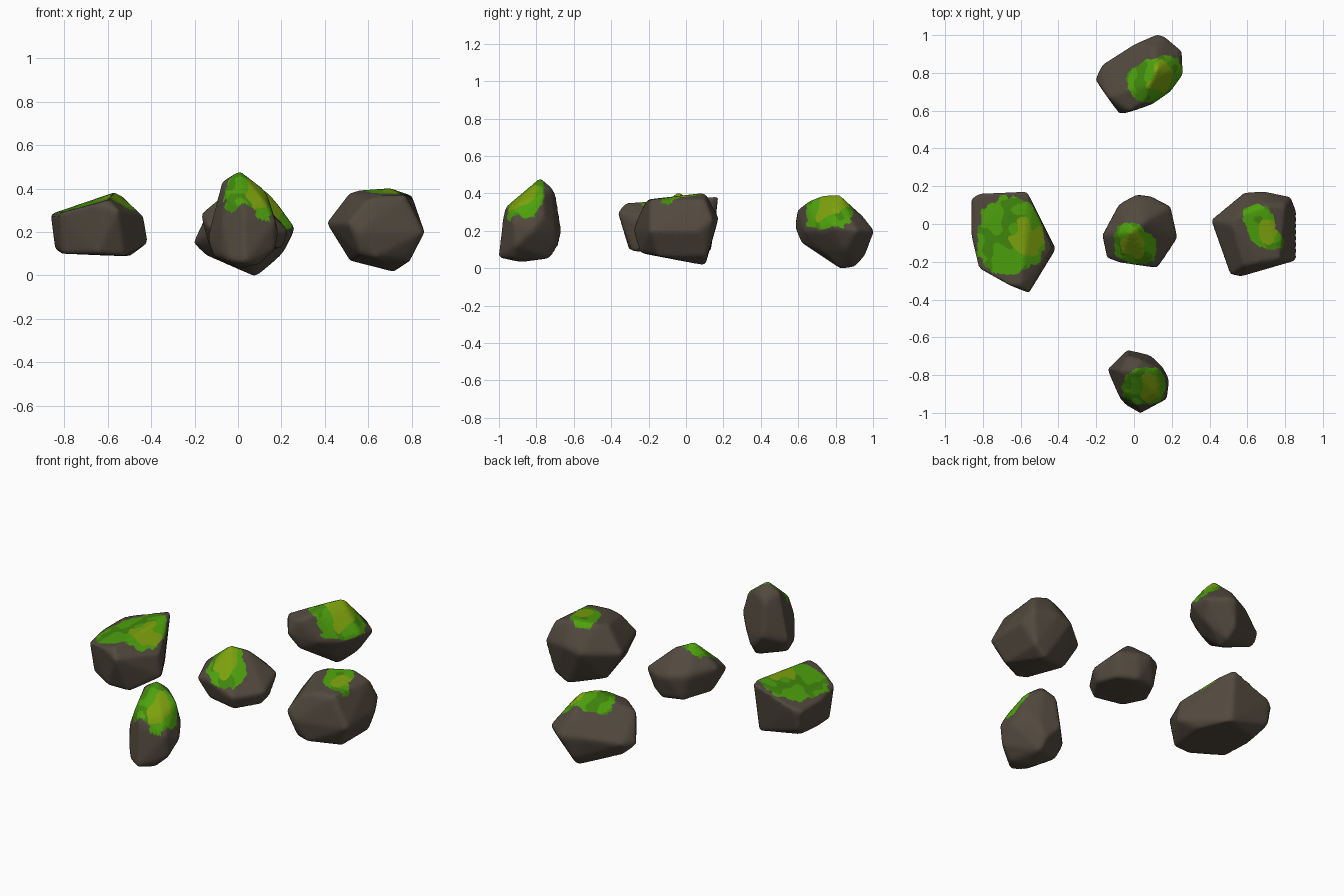
import bpy, bmesh, math
from mathutils import Vector, noise


def material(name, rgb):
    m = bpy.data.materials.new(name)
    m.diffuse_color = (*rgb, 1)
    return m


MATS = [material("brown stone", (0.085, 0.067, 0.049)),
        material("deep moss", (0.052, 0.240, 0.004)),
        material("bright moss", (0.075, 0.355, 0.004)),
        material("olive moss", (0.205, 0.355, 0.004))]


def refine(bm, length, near=None):
    """Split long edges until the mesh is even (optionally only near the moss)."""
    for _ in range(7):
        edges = [e for e in bm.edges if e.calc_length() > length
                 and (near is None or any(near(v.co) for v in e.verts))]
        if not edges:
            break
        bmesh.ops.subdivide_edges(bm, edges=edges, cuts=1)
        bmesh.ops.triangulate(bm, faces=[f for f in bm.faces if len(f.verts) > 3])


def bounds(bm):
    return [(min(v.co[i] for v in bm.verts), max(v.co[i] for v in bm.verts)) for i in range(3)]


def rock(name, points, centre, radii, olive, olive_r):
    """Chipped stone: hull of corner points, worn edges, moss patch on top."""
    bm = bmesh.new()
    for p in points:
        bm.verts.new(p)
    res = bmesh.ops.convex_hull(bm, input=bm.verts[:])
    junk = {g for g in res["geom_interior"] + res["geom_unused"] if isinstance(g, bmesh.types.BMVert)}
    bmesh.ops.delete(bm, geom=list(junk), context='VERTS')
    old = bounds(bm)
    refine(bm, 0.028)
    for _ in range(2):
        bmesh.ops.smooth_vert(bm, verts=bm.verts, factor=0.5,
                              use_axis_x=True, use_axis_y=True, use_axis_z=True)
    new = bounds(bm)
    for v in bm.verts:
        for i in range(3):
            t = (v.co[i] - new[i][0]) / (new[i][1] - new[i][0])
            v.co[i] = old[i][0] + t * (old[i][1] - old[i][0])

    # moss reach: radius given in eight directions round the patch centre
    def depth(co):
        dx, dy = co.x - centre[0], co.y - centre[1]
        a = (math.atan2(dy, dx) / (math.pi / 4)) % 8
        k = int(a) % 8
        r = radii[k] + (radii[(k + 1) % 8] - radii[k]) * (a - int(a))
        return math.hypot(dx, dy) / r + 0.12 * noise.noise(co * 28)

    top = sum(old[2]) / 2
    refine(bm, 0.012, lambda co: co.z > top - 0.03 and depth(co) < 1.2)
    bm.normal_update()
    for f in bm.faces:
        f.smooth = True
        c = f.calc_center_median()
        if f.normal.z > 0.15 and c.z > top - 0.03 and depth(c) < 1:
            d = math.hypot(c.x - olive[0], (c.y - olive[1]) * 0.8) / olive_r
            n = noise.noise(c * 14)
            f.material_index = 3 if d + 0.6 * n < 1 else (2 if n > -0.12 else 1)
    me = bpy.data.meshes.new(name)
    bm.to_mesh(me)
    bm.free()
    for m in MATS:
        me.materials.append(m)
    ob = bpy.data.objects.new(name, me)
    bpy.context.collection.objects.link(ob)


# broad slab-like stone on the left
rock("left_rock", [
    (-.80, .06, .10), (-.58, .13, .09), (-.50, -.05, .09), (-.53, -.28, .09),
    (-.65, -.30, .10), (-.81, -.20, .10), (-.42, -.13, .15), (-.86, .13, .28),
    (-.82, .16, .29), (-.57, .17, .38), (-.44, -.12, .27), (-.56, -.36, .30),
    (-.60, -.32, .345), (-.66, -.32, .325), (-.86, -.06, .28), (-.54, .10, .365),
    (-.82, -.23, .285), (-.84, -.06, .12), (-.84, .13, .16)],
    (-.66, -.06), (.19, .19, .21, .19, .165, .205, .21, .20), (-.555, -.08), .085)

# small stone in the middle
rock("middle_rock", [
    (-.02, -.04, .40), (.05, .01, .375), (-.165, -.06, .28),
    (-.08, .10, .27), (.015, .153, .26), (.09, .143, .25), (.19, .09, .245),
    (.225, -.07, .20), (.12, -.228, .20), (-.07, -.20, .25), (-.14, -.175, .23),
    (.20, -.07, .13), (.11, -.20, .125), (-.06, -.17, .13), (-.13, -.05, .135),
    (-.05, .10, .12), (.07, .12, .11), (.16, .06, .12)],
    (0, -.095), (.12, .08, .10, .12, .10, .12, .115, .14), (0, -.10), .06)

# pointed-bottom stone at the back
rock("back_rock", [
    (-.20, .77, .15), (-.167, .84, .17), (0, .947, .20), (.124, 1, .20),
    (.16, .99, .20), (.25, .915, .20), (.257, .79, .22), (.20, .71, .20),
    (.10, .64, .20), (-.07, .587, .22), (-.135, .677, .29), (-.02, .60, .31),
    (.06, .65, .35), (.08, .74, .387), (.12, .82, .39), (.17, .80, .34),
    (.10, .93, .29), (.08, .95, .065), (.09, .90, .01), (.08, .83, 0),
    (.20, .85, .10), (-.02, .62, .14), (-.15, .80, .10), (.12, .72, .10)],
    (.11, .767), (.145, .16, .11, .11, .15, .14, .12, .13), (.135, .78), .065)

# tall stone at the front
rock("front_rock", [
    (.007, -.78, .475), (-.067, -.78, .43), (.04, -.72, .42), (.125, -.77, .385),
    (-.03, -.70, .39), (-.11, -.77, .26), (-.135, -.77, .16), (-.035, -.67, .20),
    (.09, -.70, .20), (.15, -.757, .27), (.183, -.82, .20), (.17, -.926, .25),
    (.17, -.91, .12), (.10, -.93, .055), (.035, -1, .06), (-.035, -.96, .07),
    (.03, -.975, .275), (.02, -.965, .32), (-.04, -.91, .35), (.12, -.90, .34),
    (-.07, -.92, .25), (.05, -.73, .055), (0, -.88, .035), (.05, -.69, .11),
    (-.11, -.80, .09), (-.07, -.92, .10)],
    (.055, -.857), (.11, .12, .10, .10, .12, .12, .09, .12), (.09, -.86), .06)

# blocky stone on the right
rock("right_rock", [
    (.415, .02, .24), (.52, 0, .378), (.56, .05, .39), (.70, .10, .40),
    (.80, .10, .365), (.59, .165, .25), (.685, .17, .27), (.83, .14, .26),
    (.857, .07, .20), (.857, -.19, .20), (.77, -.19, .365), (.67, -.205, .365),
    (.59, -.22, .34), (.565, -.275, .20), (.515, -.265, .24), (.57, -.24, .10),
    (.63, -.24, .085), (.79, -.15, .07), (.715, .10, .02), (.79, .11, .07),
    (.52, .02, .07)],
    (.685, -.025), (.06, .08, .12, .15, .08, .09, .10, .15), (.71, -.04), .05)
